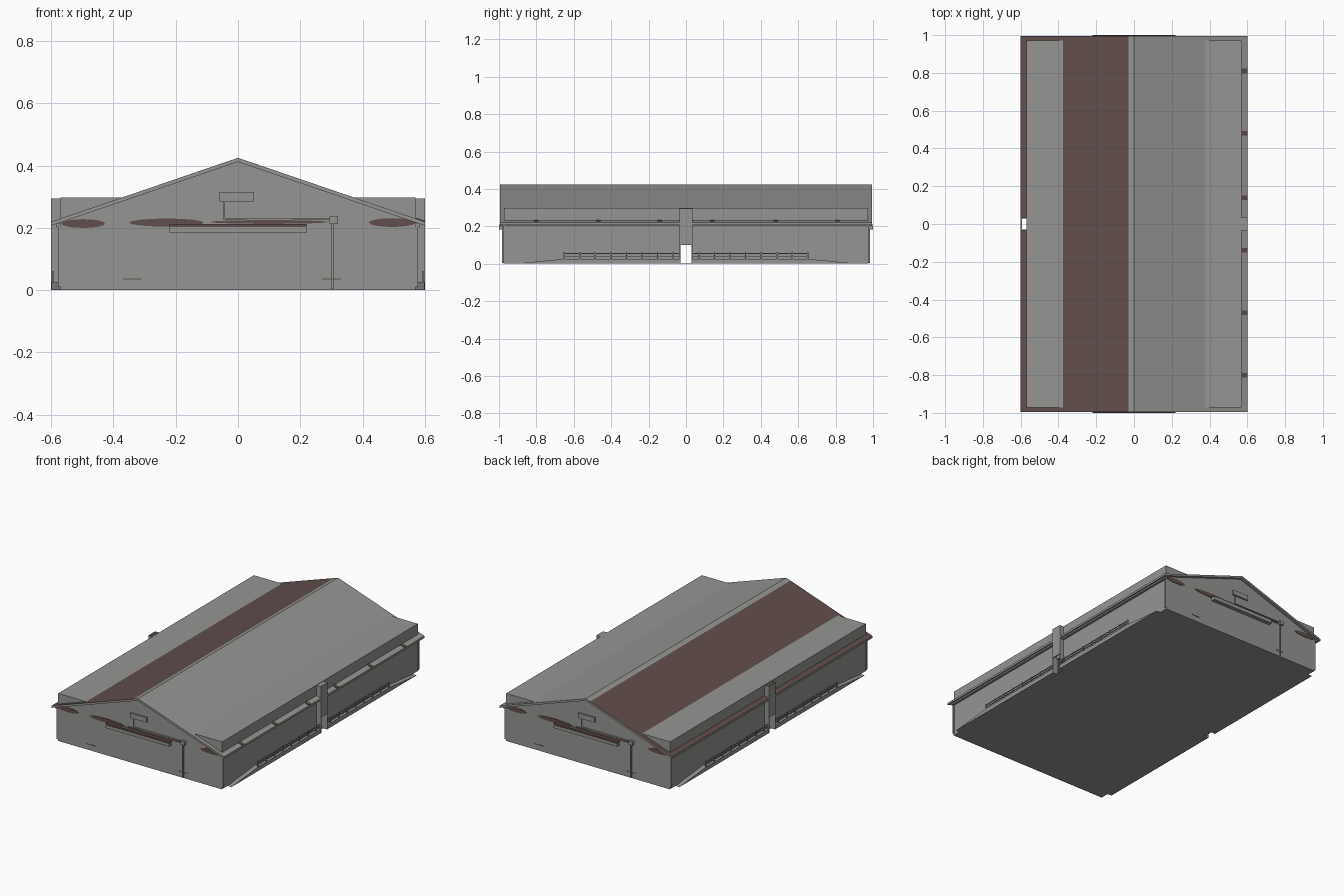
import bpy, bmesh, math

if "Cube" in bpy.data.objects:
    bpy.data.objects.remove(bpy.data.objects["Cube"])


def material(name, rgb):
    m = bpy.data.materials.new(name)
    m.diffuse_color = (*rgb, 1)
    m.use_nodes = True
    m.node_tree.nodes["Principled BSDF"].inputs["Base Color"].default_value = m.diffuse_color
    return m


GREY = material("weathered_grey", (0.30, 0.30, 0.29))
RED = material("rust_red", (0.12, 0.075, 0.072))


def finish(name, bm, mats):
    bmesh.ops.recalc_face_normals(bm, faces=bm.faces[:])
    me = bpy.data.meshes.new(name)
    bm.to_mesh(me)
    bm.free()
    for m in mats:
        me.materials.append(m)
    ob = bpy.data.objects.new(name, me)
    bpy.context.collection.objects.link(ob)
    return ob


def prism(name, pts, axis, a, b, mats=(GREY,), rule=None):
    """Extrude a 2D profile along x or y from a to b."""
    bm = bmesh.new()

    def place(p, t):
        return (p[0], t, p[1]) if axis == "y" else (t, p[0], p[1])
    lo = [bm.verts.new(place(p, a)) for p in pts]
    hi = [bm.verts.new(place(p, b)) for p in pts]
    bm.faces.new(lo)
    bm.faces.new(hi)
    n = len(pts)
    for i in range(n):
        j = (i + 1) % n
        bm.faces.new((lo[i], lo[j], hi[j], hi[i]))
    bmesh.ops.recalc_face_normals(bm, faces=bm.faces[:])
    bm.normal_update()
    if rule:
        for f in bm.faces:
            f.material_index = rule(f)
    return finish(name, bm, mats)


def box(name, x0, x1, y0, y1, z0, z1, mat=GREY):
    x0, x1 = sorted((x0, x1))
    y0, y1 = sorted((y0, y1))
    return prism(name, [(x0, z0), (x1, z0), (x1, z1), (x0, z1)], "y", y0, y1, (mat,))


def roof_z(x):
    return 0.425 - 0.342 * abs(x)


# Main roof: the left slope is red except for a strip at the ridge
T = 0.013
R = 0.995
top = [(x, roof_z(x)) for x in (-0.57, -0.03, 0, 0.57)]
under = [(x, roof_z(x) - T) for x in (0.57, 0, -0.57)]


def red_left(f):
    return int(f.normal.z > 0.5 and f.calc_center_median().x < -0.03)


prism("main_roof", top + under, "y", -R, R, (GREY, RED), red_left)

# Floor and gable walls
box("floor", -0.57, 0.57, -0.975, 0.975, 0, 0.004)
gable = [(-0.57, 0), (0.57, 0), (0.57, roof_z(0.57) - 0.008),
         (0, 0.417), (-0.57, roof_z(0.57) - 0.008)]
for s, label in ((-1, "front"), (1, "back")):
    prism(label + "_gable_wall", gable, "y", s * 0.975, s * 0.965)

for s, side in ((-1, "left"), (1, "right")):
    # Side wall with a narrow doorway in the middle
    prism(side + "_wall", [(-0.975, 0), (-0.03, 0), (-0.03, 0.1), (0.03, 0.1),
                           (0.03, 0), (0.975, 0), (0.975, 0.225), (-0.975, 0.225)],
          "x", s * 0.56, s * 0.57)
    # Raised flat block over the eave
    prism(side + "_roof_block", [(s * 0.375, 0.297), (s * 0.57, 0.297),
                                 (s * 0.57, 0.215), (s * 0.52, 0.235)],
          "y", -0.972, 0.972)
    # Hollow shaft over the doorway
    box(side + "_shaft_face", s * 0.593, s * 0.6, -0.034, 0.034, 0.1, 0.295)
    for t in (-1, 1):
        box(side + "_shaft_cheek", s * 0.57, s * 0.6, t * 0.034, t * 0.03, 0, 0.295)
    if s > 0:
        box("right_shaft_cap", 0.57, 0.6, -0.034, 0.034, 0.289, 0.295)

    for t in (-1, 1):
        # Eave overhang, gutter and corner downpipe
        ends = sorted((t * 0.034, t * R))
        prism(side + "_eave", [(s * 0.57, roof_z(0.57)), (s * 0.6, roof_z(0.6)),
                               (s * 0.6, roof_z(0.6) - T), (s * 0.57, roof_z(0.57) - T)],
              "y", *ends, (GREY, RED), red_left)
        box(side + "_gutter", s * 0.57, s * 0.585, t * 0.034, t * 0.98, 0.203, 0.214)
        box(side + "_downpipe", s * 0.57, s * 0.578, t * 0.968, t * 0.976, 0.01, 0.21)
        # Loading platform ramping down toward the corner
        prism(side + "_platform", [(t * 0.034, 0), (t * 0.92, 0), (t * 0.65, 0.026),
                                   (t * 0.034, 0.026)], "x", s * 0.57, s * 0.598)
        # Low railing
        for z in (0.038, 0.053):
            box(side + "_rail", s * 0.591, s * 0.596, t * 0.036, t * 0.655, z, z + 0.004)
        for i in range(8):
            y = t * (0.07 + i * 0.083)
            box(side + "_rail_post", s * 0.591, s * 0.596, y - 0.003, y + 0.003, 0.026, 0.062)

# Red patches along the right eave
for y in (-0.80, -0.47, -0.14, 0.14, 0.48, 0.81):
    prism("eave_patch", [(0.571, roof_z(0.571) + 0.003), (0.6, roof_z(0.6) + 0.003),
                         (0.6, roof_z(0.6) - 0.002), (0.571, roof_z(0.571) - 0.002)],
          "y", y - 0.012, y + 0.012, (RED,))

# Gable fittings, repeated by a half turn on the back
for s, label in ((1, "front"), (-1, "back")):
    def fit(part, x0, x1, z0, z1, depth, mat=GREY):
        box(label + "_" + part, s * x0, s * x1, -s * 0.974, -s * (0.975 + depth), z0, z1, mat)

    fit("canopy", -0.22, 0.22, 0.184, 0.203, 0.025)
    fit("canopy_beam", -0.22, 0.22, 0.203, 0.212, 0.022, RED)
    fit("sign_board", -0.06, 0.052, 0.284, 0.315, 0.01)
    fit("sign_conduit", -0.046, -0.041, 0.226, 0.284, 0.006)
    fit("cross_conduit", -0.046, 0.295, 0.226, 0.231, 0.006)
    fit("junction_box", 0.293, 0.321, 0.213, 0.237, 0.015)
    fit("wall_conduit", 0.30, 0.306, 0.004, 0.213, 0.008)
    for x in (-0.34, 0.30):
        fit("low_rust_line", x - 0.03, x + 0.03, 0.035, 0.038, 0.002, RED)

    # Rust stains as thin pointed plates
    for cx, cz, rx, rz in ((-0.497, 0.214, 0.07, 0.014), (-0.23, 0.217, 0.12, 0.013),
                           (0.10, 0.219, 0.19, 0.006), (0.495, 0.217, 0.075, 0.014)):
        pts = [(s * (cx + rx * math.cos(k * math.pi / 8)),
                cz + rz * math.sin(k * math.pi / 8)) for k in range(16)]
        prism(label + "_rust_stain", pts, "y", -s * 0.974, -s * 0.978, (RED,))
